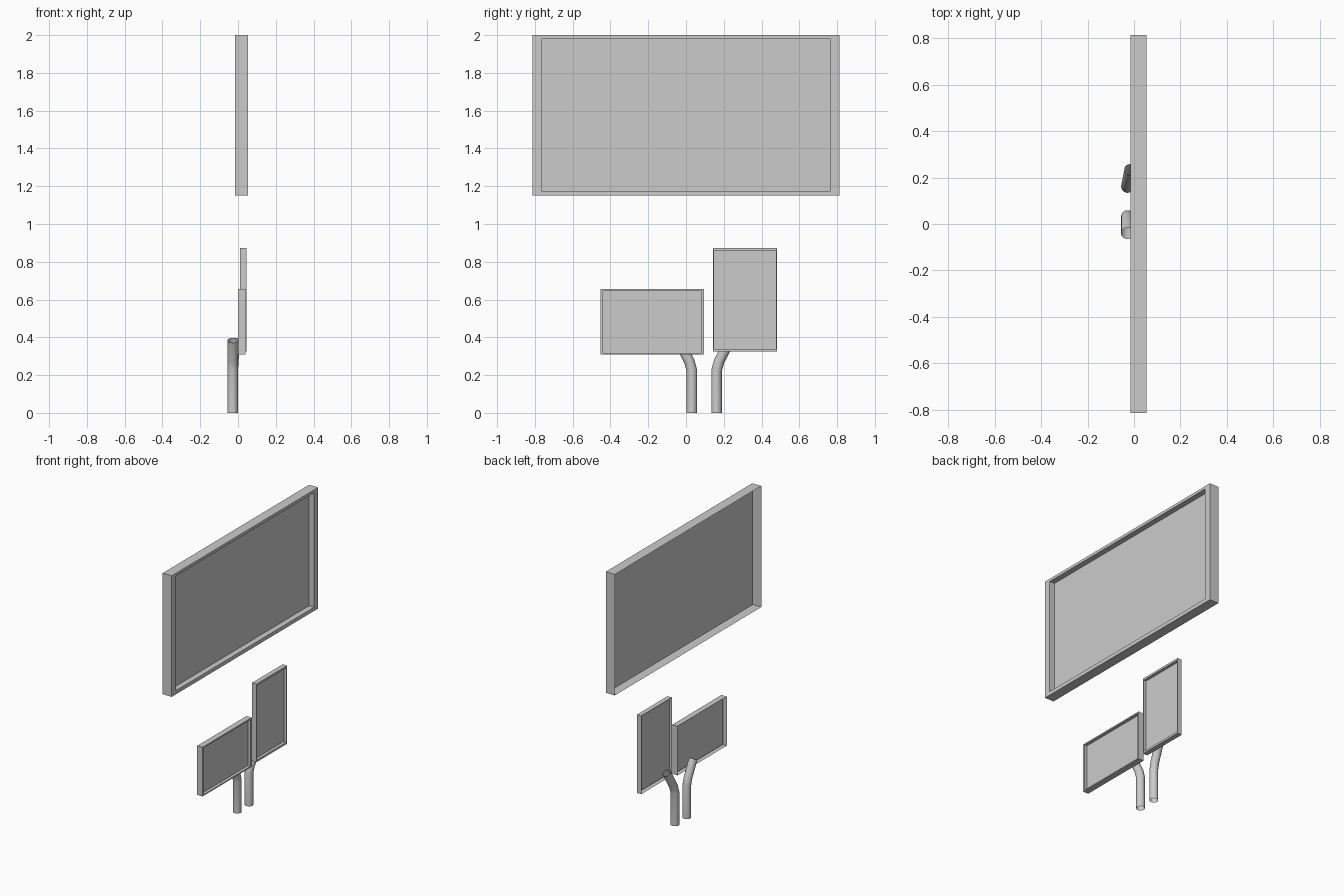
import bpy, bmesh

if "Cube" in bpy.data.objects:
    bpy.data.objects.remove(bpy.data.objects["Cube"])

def screen(name, outer, border, x_back, x_front, recess):
    """Open-backed display shell: side walls, front bezel, pocket and glass."""
    y0, y1, z0, z1 = outer
    by, bz0, bz1 = border
    inner = (y0 + by, y1 - by, z0 + bz0, z1 - bz1)
    bm = bmesh.new()
    loops = []
    for x, (a, b, c, d) in ((x_back, outer), (x_front, outer),
                            (x_front, inner), (x_front - recess, inner)):
        loops.append([bm.verts.new((x, y, z))
                      for y, z in ((a, c), (b, c), (b, d), (a, d))])
    for p, q in zip(loops, loops[1:]):
        for i in range(4):
            j = (i + 1) % 4
            bm.faces.new((p[i], p[j], q[j], q[i]))
    bm.faces.new(loops[-1])
    me = bpy.data.meshes.new(name)
    bm.to_mesh(me)
    bm.free()
    ob = bpy.data.objects.new(name, me)
    bpy.context.collection.objects.link(ob)

def pole(name, points, radius=0.028):
    """Open bent tube following a short path."""
    cu = bpy.data.curves.new(name, 'CURVE')
    cu.dimensions = '3D'
    cu.bevel_depth = radius
    cu.bevel_resolution = 6
    cu.use_fill_caps = False
    sp = cu.splines.new('POLY')
    sp.points.add(len(points) - 1)
    for p, co in zip(sp.points, points):
        p.co = (*co, 1)
    ob = bpy.data.objects.new(name, cu)
    bpy.context.collection.objects.link(ob)
    bpy.ops.object.select_all(action='DESELECT')
    ob.select_set(True)
    bpy.context.view_layer.objects.active = ob
    bpy.ops.object.convert(target='MESH')
    bpy.ops.object.shade_smooth_by_angle()

# Large upper display
screen("large_screen", (-0.812, 0.812, 1.15, 2.0), (0.046, 0.026, 0.02),
       -0.016, 0.054, 0.039)
# Small landscape and portrait displays
screen("landscape_screen", (-0.452, 0.094, 0.31, 0.655), (0.013, 0.008, 0.009),
       0.0, 0.041, 0.02)
screen("portrait_screen", (0.142, 0.482, 0.324, 0.873), (0.006, 0.014, 0.014),
       0.01, 0.044, 0.02)

# Pair of poles bending outwards; the second leans slightly forward
for name, y, side, lean in (("left_pole", 0.031, -1, 0.0),
                            ("right_pole", 0.162, 1, 0.014)):
    path = [(0, 0), (0, 0.225), (0.014, 0.275), (0.071, 0.384)]
    pole(name, [(-0.028 + lean * d / 0.071, y + side * d, z) for d, z in path])
